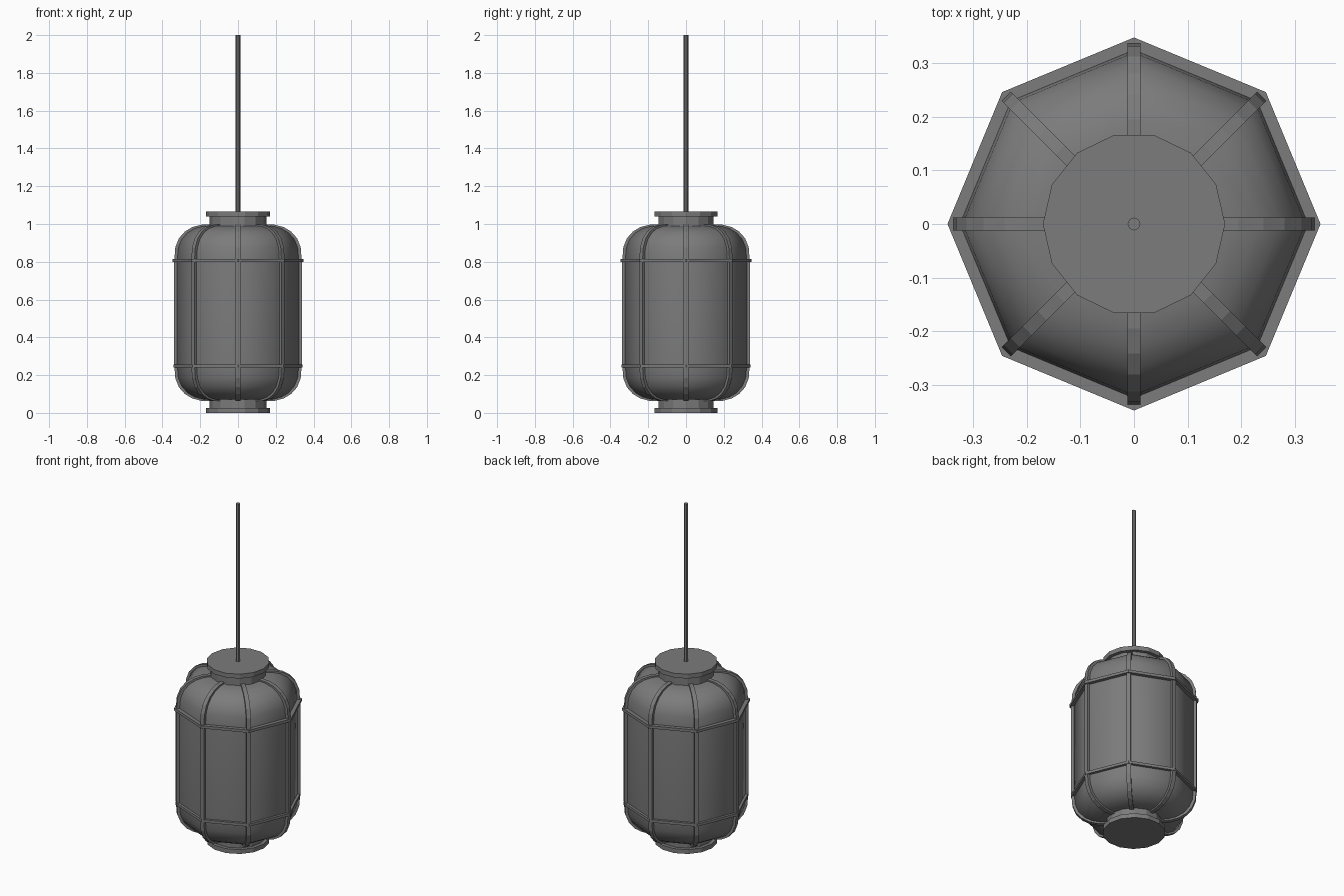
import bpy, bmesh, math
from mathutils import Vector

cube = bpy.data.objects.get("Cube")
if cube:
    bpy.data.objects.remove(cube, do_unlink=True)

# One grey for the whole lantern
grey = bpy.data.materials.new("dark grey")
grey.use_nodes = True
colour = (0.2, 0.2, 0.2, 1)
grey.diffuse_color = colour
grey.node_tree.nodes["Principled BSDF"].inputs["Base Color"].default_value = colour


def finish(name, bm, smooth=False):
    bmesh.ops.recalc_face_normals(bm, faces=bm.faces)
    for f in bm.faces:
        f.smooth = smooth
    mesh = bpy.data.meshes.new(name)
    bm.to_mesh(mesh)
    bm.free()
    mesh.materials.append(grey)
    obj = bpy.data.objects.new(name, mesh)
    bpy.context.collection.objects.link(obj)
    return obj


def lathe(name, profile, sides, closed=False, caps=False, smooth=False):
    """Turn (radius, height) points around the z axis."""
    bm = bmesh.new()
    rings = []
    for r, z in profile:
        angles = [math.tau * i / sides for i in range(sides)]
        rings.append([bm.verts.new((r * math.cos(a), r * math.sin(a), z)) for a in angles])
    pairs = list(zip(rings, rings[1:]))
    if closed:
        pairs.append((rings[-1], rings[0]))
    for low, high in pairs:
        for i in range(sides):
            j = (i + 1) % sides
            bm.faces.new((low[i], low[j], high[j], high[i]))
    if caps:
        bm.faces.new(rings[0])
        bm.faces.new(rings[-1])
    return finish(name, bm, smooth)


def cylinder(name, r, z0, z1, sides):
    return lathe(name, [(r, z0), (r, z1)], sides, caps=True)


def rib(name, path, angle, width, depth):
    """Sweep a flat bar along a (radius, height) path at one corner."""
    bm = bmesh.new()
    out = Vector((math.cos(angle), math.sin(angle), 0))
    side = Vector((-math.sin(angle), math.cos(angle), 0)) * width / 2
    sections = []
    for i, (r, z) in enumerate(path):
        a, b = path[max(i - 1, 0)], path[min(i + 1, len(path) - 1)]
        n = Vector((b[1] - a[1], a[0] - b[0])).normalized() * depth / 2
        mid = out * r + Vector((0, 0, z))
        off = out * n.x + Vector((0, 0, n.y))
        corners = (mid - off - side, mid + off - side, mid + off + side, mid - off + side)
        sections.append([bm.verts.new(c) for c in corners])
    for s, t in zip(sections, sections[1:]):
        for k in range(4):
            m = (k + 1) % 4
            bm.faces.new((s[k], s[m], t[m], t[k]))
    bm.faces.new(sections[0])
    bm.faces.new(sections[-1])
    return finish(name, bm)


# Rounded corner of the shade, mirrored from top to bottom
MIDDLE = 0.53
corner = [(0.326, 0.27), (0.32, 0.345), (0.302, 0.39), (0.272, 0.424),
          (0.235, 0.446), (0.19, 0.458), (0.14, 0.46)]
outline = [(r, MIDDLE - h) for r, h in reversed(corner)] + [(r, MIDDLE + h) for r, h in corner]

# Shade
lathe("lantern_shade", outline, 8, smooth=True)

# Upright ribs on the eight corners
rib_corner = [corner[0], corner[1], corner[2], corner[3], corner[4], corner[5], corner[6]]
rib_path = [(r, MIDDLE - h) for r, h in reversed(rib_corner)] + [(r, MIDDLE + h) for r, h in rib_corner]
for i in range(8):
    rib(f"rib_{i + 1}", [(r + 0.004, z) for r, z in rib_path], math.tau * i / 8, 0.024, 0.016)

# Octagonal hoops
for name, z, outer in (("upper_hoop", 0.807, 0.348), ("lower_hoop", 0.247, 0.341)):
    inner, half = 0.318, 0.008
    section = [(inner, z - half), (outer, z - half), (outer, z + half), (inner, z + half)]
    lathe(name, section, 8, closed=True)

# Necks and end discs
cylinder("top_neck", 0.15, 0.97, 1.042, 14)
cylinder("top_disc", 0.17, 1.04, 1.066, 14)
cylinder("bottom_neck", 0.15, 0.024, 0.09, 14)
cylinder("bottom_disc", 0.17, 0, 0.026, 14)

# Hanging rod
cylinder("hanging_rod", 0.012, 1.06, 2.0, 8)
